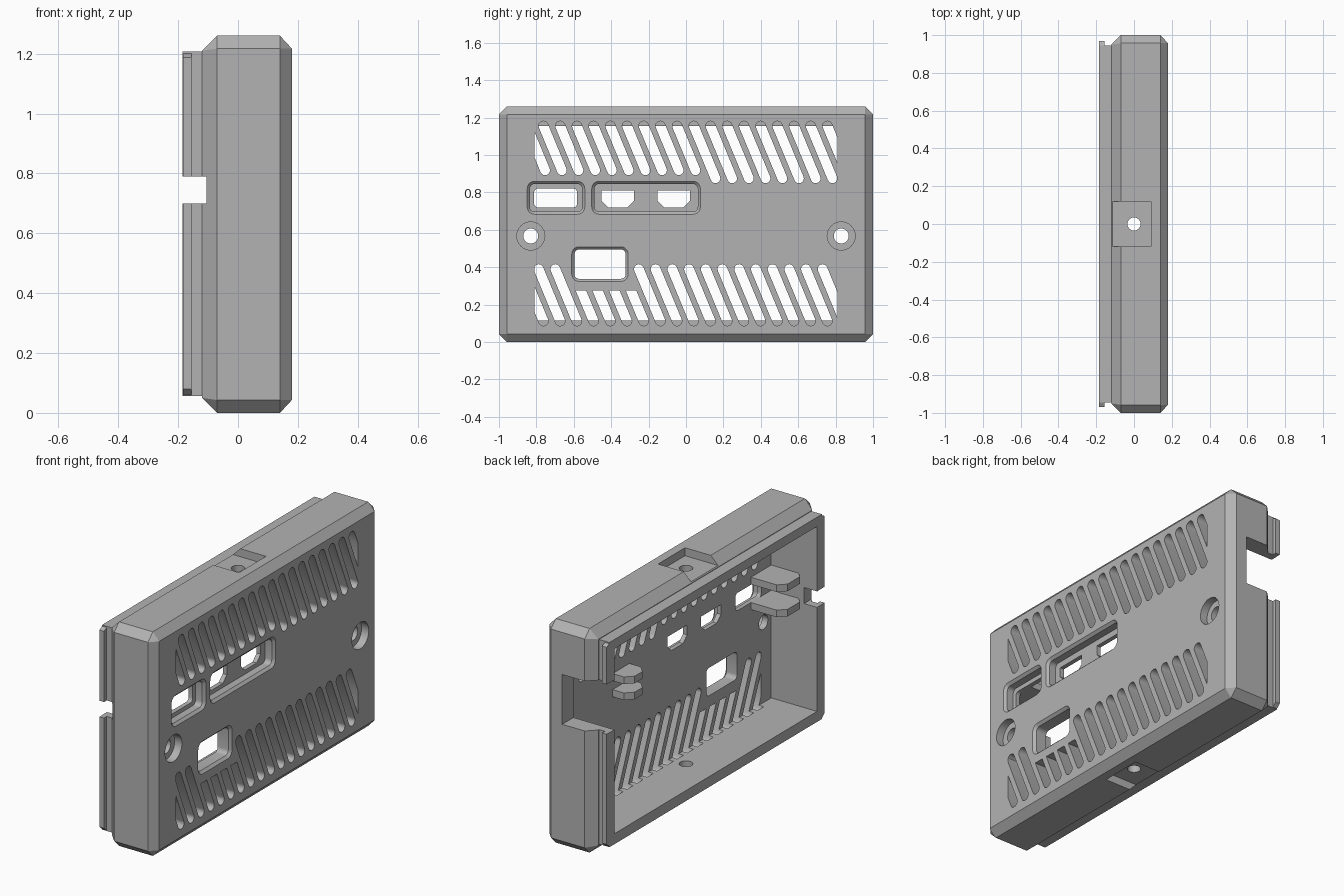
import bpy, bmesh, math

if "Cube" in bpy.data.objects:
    bpy.data.objects.remove(bpy.data.objects["Cube"])

grey = bpy.data.materials.new("grey_plastic")
grey.use_nodes = True
COLOR = (0.45, 0.45, 0.45, 1)
grey.diffuse_color = COLOR
grey.node_tree.nodes["Principled BSDF"].inputs["Base Color"].default_value = COLOR


def rect(u0, u1, v0, v1):
    return [(u0, v0), (u1, v0), (u1, v1), (u0, v1)]


def circle(u, v, r, n=32):
    return [(u + r * math.cos(math.tau * i / n), v + r * math.sin(math.tau * i / n)) for i in range(n)]


def rounded(u0, u1, v0, v1, r, n=5):
    pts = []
    corners = [(u1 - r, v1 - r), (u0 + r, v1 - r), (u0 + r, v0 + r), (u1 - r, v0 + r)]
    for k, (cu, cv) in enumerate(corners):
        for i in range(n + 1):
            a = (k + i / n) * math.pi / 2
            pts.append((cu + r * math.cos(a), cv + r * math.sin(a)))
    return pts


def clip(poly, axis, limit, keep):
    """Keep the part of a convex outline on one side of a line."""
    out = []
    for p, q in zip(poly, poly[1:] + poly[:1]):
        dp, dq = (p[axis] - limit) * keep, (q[axis] - limit) * keep
        if dp >= 0:
            out.append(p)
        if dp * dq < 0:
            t = dp / (dp - dq)
            out.append((p[0] + t * (q[0] - p[0]), p[1] + t * (q[1] - p[1])))
    return out


def loft(bm, levels, axis="x"):
    """Closed solid through outlines stacked along an axis."""
    place = {"x": lambda u, v, w: (w, u, v),
             "y": lambda u, v, w: (u, w, v),
             "z": lambda u, v, w: (u, v, w)}[axis]
    rings = [[bm.verts.new(place(u, v, w)) for u, v in poly] for w, poly in levels]
    n = len(rings[0])
    bm.faces.new(rings[0])
    bm.faces.new(rings[-1])
    for a, b in zip(rings, rings[1:]):
        for i in range(n):
            bm.faces.new((a[i], a[(i + 1) % n], b[(i + 1) % n], b[i]))


def prism(bm, poly, w0, w1, axis="x"):
    loft(bm, [(w0, poly), (w1, poly)], axis)


def make(name, bm):
    bmesh.ops.recalc_face_normals(bm, faces=bm.faces[:])
    me = bpy.data.meshes.new(name)
    bm.to_mesh(me)
    bm.free()
    me.materials.append(grey)
    ob = bpy.data.objects.new(name, me)
    bpy.context.collection.objects.link(ob)
    return ob


def combine(target, bm, operation):
    tool = make("tool", bm)
    tool.hide_render = True
    mod = target.modifiers.new("combine", "BOOLEAN")
    mod.operation, mod.solver, mod.object = operation, "EXACT", tool
    bpy.context.view_layer.update()
    result = bpy.data.meshes.new_from_object(target.evaluated_get(bpy.context.evaluated_depsgraph_get()))
    target.modifiers.clear()
    target.data = result
    bpy.data.objects.remove(tool)


MID, OUT, FACE, INNER = 0.63, 0.18, 0.14, 0.10

# Chamfered outer body
bm = bmesh.new()
for sy in (-1, 1):
    for sz in (-1, 1):
        for x, y, z in ((-0.12, 0.95, 0.58), (-0.07, 1, 0.587), (-0.07, 0.957, MID),
                        (FACE, 1, 0.587), (FACE, 0.957, MID), (OUT, 0.957, 0.587)):
            bm.verts.new((x, sy * y, MID + sz * z))
bmesh.ops.convex_hull(bm, input=bm.verts[:])
bmesh.ops.dissolve_limit(bm, angle_limit=0.01, verts=bm.verts[:], edges=bm.edges[:])
shell = make("case_shell", bm)

# Lip around the open side, with a snap ridge on each end
bm = bmesh.new()
prism(bm, rect(-0.944, 0.944, 0.056, 1.207), -0.185, -0.08)
combine(shell, bm, "UNION")
bm = bmesh.new()
for s in (-1, 1):
    loft(bm, [(s * 0.93, rect(-0.184, -0.156, 0.06, 1.2)),
              (s * 0.945, rect(-0.184, -0.156, 0.06, 1.2)),
              (s * 0.968, rect(-0.184, -0.156, 0.08, 1.188))], "y")
combine(shell, bm, "UNION")

# Cavity
bm = bmesh.new()
prism(bm, rect(-0.9, 0.9, 0.115, 1.155), -0.3, INNER)
combine(shell, bm, "DIFFERENCE")

# End wall notches, top and bottom pockets
bm = bmesh.new()
prism(bm, rect(-0.3, 0.07, 0.70, 0.98), 0.85, 1.1, "y")
prism(bm, rect(-0.3, -0.105, 0.70, 0.79), -1.1, -0.85, "y")
for z0, z1 in ((1.215, 1.4), (-0.2, 0.045)):
    prism(bm, rect(-0.2, 0.09, -0.12, 0.12), z0, z1, "z")
combine(shell, bm, "DIFFERENCE")
bm = bmesh.new()
prism(bm, circle(0, 0, 0.035), -0.1, 1.4, "z")
combine(shell, bm, "DIFFERENCE")

# Slanted vent slots
STEP, LEAN, R = 0.0893, 0.414, 0.026


def slot(bm, y, z_top, z_low, z_ref, flat_top=None):
    """Round-ended slot whose axis passes y at height z_ref."""
    lean = math.atan(LEAN)
    ends = ((z_top, 0), (z_low, math.pi))
    poly = []
    for z, turn in ends:
        for i in range(9):
            a = turn + lean + math.pi * i / 8
            poly.append((y + (z_ref - z) * LEAN + R * math.cos(a), z + R * math.sin(a)))
    poly = clip(clip(poly, 0, -0.81, 1), 0, 0.81, -1)
    if flat_top:
        poly = clip(poly, 1, flat_top, -1)
    prism(bm, poly, 0.07, 0.3)


bm = bmesh.new()
for k in range(-1, 18):
    slot(bm, -0.762 + STEP * k, 1.155, 0.875 if k >= 9 else 0.918, 1.155)
for k in range(19):
    slot(bm, -0.762 + STEP * k, 0.39, 0.112, 0.112, 0.275 if 3 <= k <= 6 else None)
combine(shell, bm, "DIFFERENCE")

# Port recesses with chamfered rims, and screw counterbores
bm = bmesh.new()
for y0, y1, z0, z1, floor in ((-0.835, -0.555, 0.697, 0.845, 0.125),
                              (-0.49, 0.063, 0.697, 0.845, 0.125),
                              (-0.597, -0.323, 0.338, 0.495, 0.05)):
    inner = rounded(y0, y1, z0, z1, 0.025)
    g = 0.014
    outer = rounded(y0 - g, y1 + g, z0 - g, z1 + g, 0.025 + g)
    loft(bm, [(floor, inner), (OUT - g, inner), (OUT, outer), (0.3, outer)])
for y in (-0.83, 0.83):
    prism(bm, circle(y, 0.567, 0.075), 0.135, 0.3)
combine(shell, bm, "DIFFERENCE")

# Port openings and screw holes
bm = bmesh.new()
prism(bm, rounded(-0.812, -0.582, 0.72, 0.82, 0.02), 0, 0.3)
for y in (-0.365, -0.065):
    w, c = 0.087, 0.035
    prism(bm, [(y - w, 0.81), (y - w, 0.72 + c), (y - w + c, 0.72),
               (y + w - c, 0.72), (y + w, 0.72 + c), (y + w, 0.81)], 0, 0.3)
for y in (-0.83, 0.83):
    prism(bm, circle(y, 0.567, 0.04), 0, 0.3)
combine(shell, bm, "DIFFERENCE")


# Paired inner holders with clipped corners
def holder(name, x0, x1, y0, y1, heights):
    c = 0.04
    poly = [(x1, y0), (x1, y1), (x0 + c, y1), (x0, y1 - c), (x0, y0 + c), (x0 + c, y0)]
    bm = bmesh.new()
    for z in heights:
        prism(bm, poly, z, z + 0.04, "z")
    return make(name, bm)


holder("back_holder", -0.01, INNER + 0.01, 0.36, 0.51, (0.66, 0.75))
holder("front_holder", -0.1, INNER + 0.01, -0.91, -0.72, (0.68, 0.822))

for ob in (shell,):
    bpy.ops.object.select_all(action="DESELECT")
    ob.select_set(True)
    bpy.context.view_layer.objects.active = ob
    bpy.ops.object.shade_smooth_by_angle(angle=math.radians(25))
